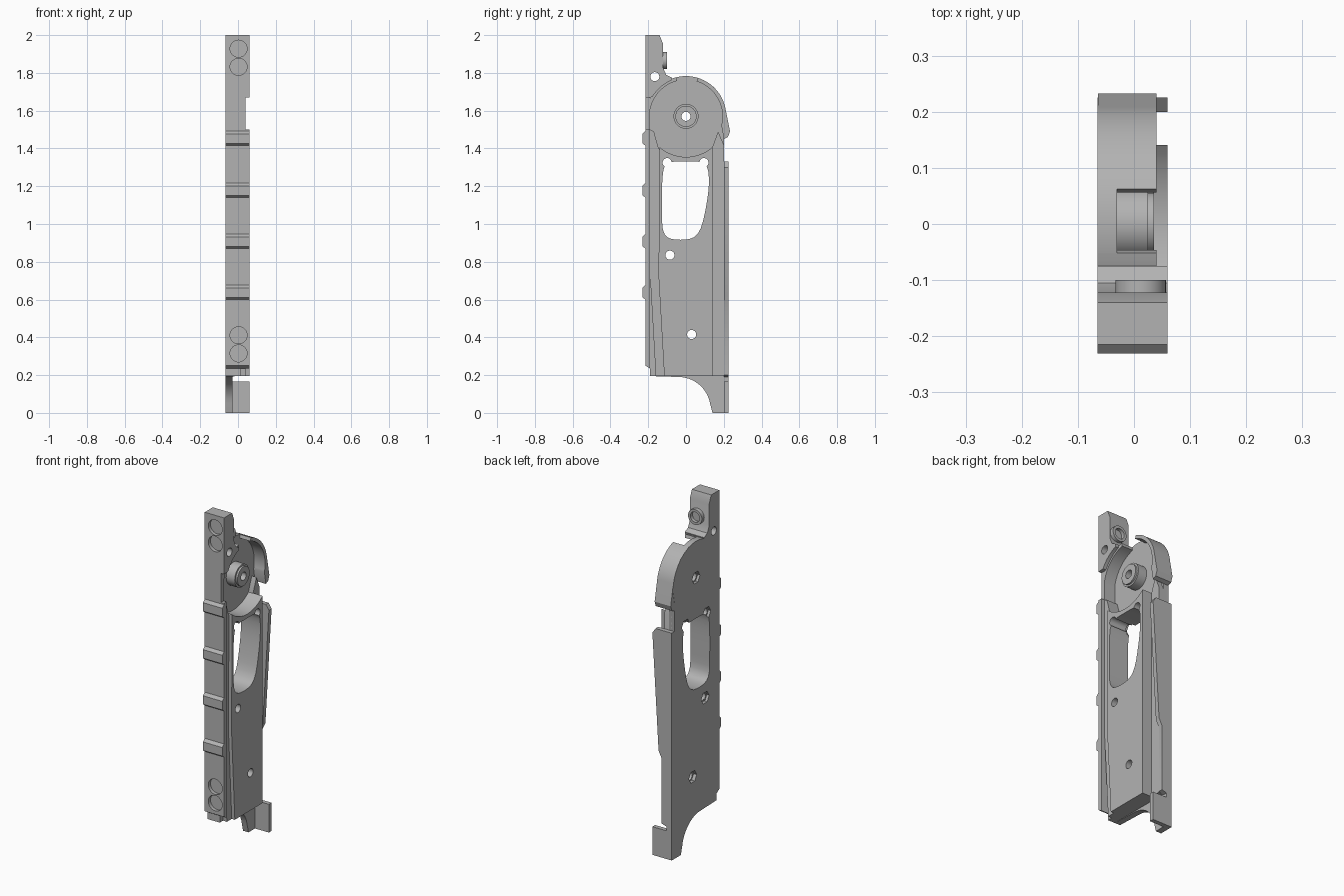
import bpy, bmesh, math
from mathutils import Vector

cube = bpy.data.objects.get("Cube")
if cube:
    bpy.data.objects.remove(cube, do_unlink=True)

metal = bpy.data.materials.new("plain_grey")
metal.use_nodes = True
GREY = (0.45, 0.45, 0.45, 1)
metal.diffuse_color = GREY
metal.node_tree.nodes["Principled BSDF"].inputs["Base Color"].default_value = GREY

CY, CZ = 0.0, 1.57          # centre of the round head
BACK, FLOOR, FACE = -0.065, -0.03, 0.06


def prism(name, pts, a, b, axis="x"):
    """Extrude a (y, z) profile along x, or an (x, z) profile along y."""
    place = (lambda p, t: (t, p[0], p[1])) if axis == "x" else (lambda p, t: (p[0], t, p[1]))
    bm = bmesh.new()
    lo = [bm.verts.new(place(p, a)) for p in pts]
    hi = [bm.verts.new(place(p, b)) for p in pts]
    bm.faces.new(lo)
    bm.faces.new(hi[::-1])
    n = len(pts)
    for i in range(n):
        j = (i + 1) % n
        bm.faces.new((lo[i], hi[i], hi[j], lo[j]))
    bmesh.ops.recalc_face_normals(bm, faces=bm.faces)
    mesh = bpy.data.meshes.new(name)
    bm.to_mesh(mesh)
    bm.free()
    mesh.materials.append(metal)
    ob = bpy.data.objects.new(name, mesh)
    bpy.context.collection.objects.link(ob)
    return ob


def arc(r, start, end, n=24, cy=CY, cz=CZ):
    angles = [math.radians(start + (end - start) * i / n) for i in range(n + 1)]
    return [(cy + r * math.cos(t), cz + r * math.sin(t)) for t in angles]


def disc(r, cy, cz, n=32):
    return arc(r, 0, 360, n, cy, cz)[:-1]


def rect(u0, v0, u1, v1):
    return [(u0, v0), (u1, v0), (u1, v1), (u0, v1)]


def rounded(pts, steps=4):
    """Closed smooth curve through corner-cutting control points."""
    out = []
    n = len(pts)
    for i in range(n):
        p, q, r = (Vector(pts[k % n]) for k in (i - 1, i, i + 1))
        s, e = (p + q) / 2, (q + r) / 2
        for k in range(steps):
            t = k / steps
            out.append(tuple(s * (1 - t) ** 2 + q * 2 * t * (1 - t) + e * t * t))
    return out


def cut(ob, cutters):
    for c in cutters:
        m = ob.modifiers.new("cut", "BOOLEAN")
        m.operation, m.solver, m.object = "DIFFERENCE", "EXACT", c
    bpy.context.view_layer.update()
    ev = ob.evaluated_get(bpy.context.evaluated_depsgraph_get())
    mesh = bpy.data.meshes.new_from_object(ev)
    ob.modifiers.clear()
    ob.data = mesh


parts = []


def part(*args, **kw):
    ob = prism(*args, **kw)
    parts.append(ob)
    return ob


# Flat backing plate with round head and curved foot
foot = arc(0.17, 90, 10, 12, -0.04, 0.02)
plate = part("backing_plate",
             [(-0.19, 0.195)] + foot + [(0.14, 0.0), (0.2, 0.0), (0.2, 1.5)]
             + arc(0.213, 0, 170, 36) + [(-0.19, 1.56)], BACK, FLOOR)

# Raised body: front ledge, main panel, rear ledge
lower_arc = arc(0.215, 229, 311, 16)
ledge = part("front_ledge",
             [(-0.16, 0.195), (-0.19, 0.72), (-0.19, 1.5), (-0.17, 1.49),
              (-0.145, 1.4), (-0.1, 1.36), (-0.1, 0.195)], -0.05, 0.04)
sill = part("front_sill",
            [(-0.19, 0.195), (-0.19, 0.9), (-0.15, 0.9), (-0.15, 0.195)], -0.05, 0.015)
panel = part("main_panel",
             [(-0.115, 0.195), (-0.145, 0.72)] + lower_arc + [(0.14, 0.195)], -0.05, FACE)
rear_ledge = part("rear_ledge",
                  [(0.13, 0.195), (0.2, 0.195), (0.2, 1.42), (0.17, 1.49), (0.13, 1.38)],
                  -0.05, 0.0)

# Rim around the head, open at the top
rear_rim = part("rear_rim",
                arc(0.213, 12, 73, 20) + arc(0.193, 73, -14, 24)
                + [(0.2, 1.45), (0.222, 1.46), (0.233, 1.49)], BACK + 0.001, 0.04)
front_rim = part("front_rim",
                 arc(0.213, 104, 172, 20) + [(-0.2, 1.49)] + arc(0.193, 190, 104, 24),
                 BACK + 0.001, 0.04)

# Hub
hub = part("hub", disc(0.066, CY, CZ, 40), -0.05, 0.025)
hub_tip = part("hub_tip", disc(0.056, CY, CZ, 40), 0.02, 0.036)

# Front rail, in three heights
rail = part("front_rail", [(-0.215, 0.25), (-0.19, 0.235), (-0.19, 1.5), (-0.215, 1.5)],
            BACK, FACE)
neck = part("rail_neck", rect(-0.215, 1.5, -0.19, 1.67), BACK, 0.04)
block = part("top_block",
             [(-0.215, 1.67), (-0.215, 2.0), (-0.14, 2.0), (-0.122, 1.955), (-0.122, 1.83),
              (-0.105, 1.79), (-0.075, 1.775)] + arc(0.205, 112, 150, 10) + [(-0.19, 1.67)],
             BACK, FACE)
boss = part("block_boss", disc(0.045, 0.012, 1.865), -0.14, -0.1, axis="y")
for i, z in enumerate((0.6, 0.87, 1.14, 1.415)):
    part(f"rail_tooth_{i + 1}",
         [(-0.215, z), (-0.231, z + 0.012), (-0.231, z + 0.062), (-0.215, z + 0.077)],
         BACK, FACE)

# Rear flange that widens upward, with a hooked foot
part("rear_flange",
     [(BACK, 0), (FACE, 0), (FACE, 0.165), (FLOOR, 0.165), (FLOOR, 0.19), (0, 0.2),
      (0, 0.58), (0.02, 0.62), (FACE, 1.3), (0.04, 1.33), (BACK, 1.33)],
     0.2, 0.225, axis="y")

# Cutters: window, through holes, hexagonal recesses, blind front holes
window = prism("window_cutter", rounded(
    [(-0.127, 1.25), (-0.11, 1.33), (0, 1.332), (0.11, 1.33), (0.125, 1.23), (0.11, 1.1),
     (0.07, 0.93), (-0.03, 0.912), (-0.125, 0.93), (-0.127, 1.08)]), -0.2, 0.2)
screws = [(-0.1, 1.325), (0.095, 1.325), (-0.085, 0.835), (0.03, 0.415), (CY, CZ)]
holes = [prism("hole_cutter", disc(0.024, *p, 24), -0.2, 0.2) for p in screws]
hexes = [prism("hex_cutter", disc(0.036, *p, 6), -0.2, -0.045) for p in screws]
block_hole = prism("block_hole_cutter", disc(0.024, -0.165, 1.78, 24), -0.2, 0.2)
blind = [prism("blind_cutter", disc(0.045, 0.003, z), -0.3, -0.195, axis="y")
         for z in (0.315, 0.411, 1.832, 1.928)]
socket = prism("socket_cutter", disc(0.03, 0.012, 1.865), -0.12, 0, axis="y")

cut(plate, [window] + holes + hexes)
cut(panel, [window] + holes + hexes)
cut(ledge, [window] + holes)
for ob in (hub, hub_tip):
    cut(ob, holes[-1:])
cut(rail, blind[:2])
cut(block, blind[2:] + [block_hole])
cut(boss, [socket])

for c in [window, block_hole, socket] + holes + hexes + blind:
    bpy.data.objects.remove(c, do_unlink=True)

# Smooth the round walls, keep the corners crisp
bpy.ops.object.select_all(action="DESELECT")
for ob in parts:
    ob.select_set(True)
bpy.context.view_layer.objects.active = plate
bpy.ops.object.shade_smooth_by_angle(angle=math.radians(30))
